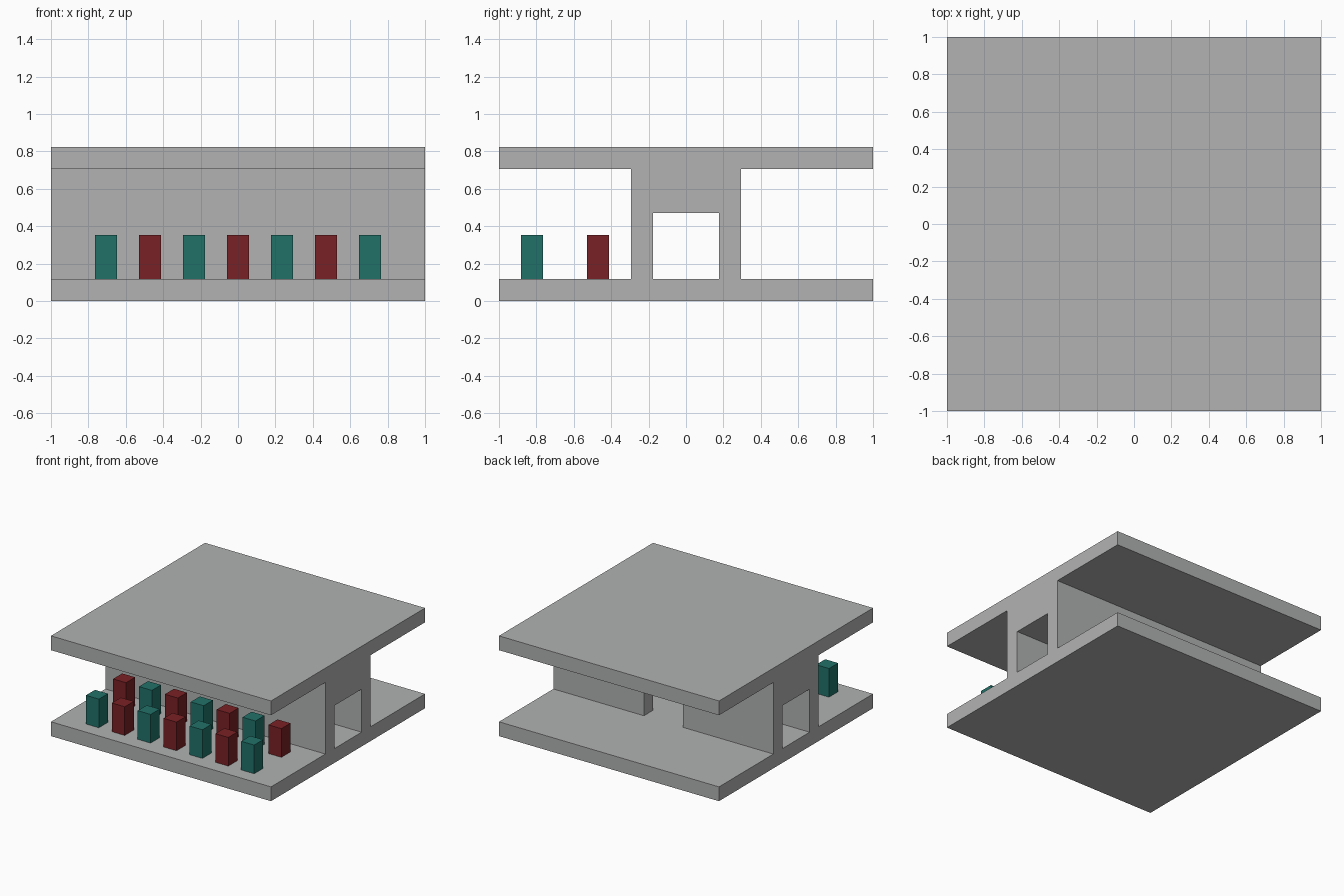
import bpy
import bmesh
from itertools import product
from mathutils import Vector

if "Cube" in bpy.data.objects:
    bpy.data.objects.remove(bpy.data.objects["Cube"], do_unlink=True)

U = 2 / 17  # building module: slab and wall thickness


def make_material(name, rgb):
    mat = bpy.data.materials.new(name)
    mat.use_nodes = True
    colour = (*rgb, 1)
    mat.diffuse_color = colour
    mat.node_tree.nodes["Principled BSDF"].inputs["Base Color"].default_value = colour
    return mat


concrete = make_material("concrete grey", (0.44, 0.45, 0.443))
teal = make_material("teal", (0.015, 0.165, 0.14))
red = make_material("dark red", (0.19, 0.015, 0.018))


def finish(name, bm, mat):
    bmesh.ops.recalc_face_normals(bm, faces=bm.faces)
    mesh = bpy.data.meshes.new(name)
    bm.to_mesh(mesh)
    bm.free()
    mesh.materials.append(mat)
    obj = bpy.data.objects.new(name, mesh)
    bpy.context.collection.objects.link(obj)
    return obj


# Building shell: floor, roof and walled core with a tunnel and a back doorway,
# made as one skin around the filled cells of a coarse plan (in modules)
LINES = ([-8.5, -1.5, 1.5, 8.5],
         [-8.5, -2.5, -1.5, 1.5, 2.5, 8.5],
         [0, 1, 4, 6, 7])


def is_solid(cell):
    if any(i < 0 or i >= len(l) - 1 for i, l in zip(cell, LINES)):
        return False
    x, y, z = ((l[i] + l[i + 1]) / 2 for i, l in zip(cell, LINES))
    if z < 1 or z > 6:
        return True               # floor and roof slabs
    if abs(y) > 2.5:
        return False              # open under the overhangs
    if z > 4:
        return True               # solid block above the tunnel
    doorway = y > 0 and abs(x) < 1.5
    return abs(y) > 1.5 and not doorway


bm = bmesh.new()
for cell in product(*(range(len(l) - 1) for l in LINES)):
    if not is_solid(cell):
        continue
    for axis, side in product(range(3), (0, 1)):
        beside = list(cell)
        beside[axis] += 2 * side - 1
        if is_solid(beside):
            continue
        a, b = (axis + 1) % 3, (axis + 2) % 3
        corners = []
        for da, db in ((0, 0), (1, 0), (1, 1), (0, 1)):
            idx = list(cell)
            idx[axis] += side
            idx[a] += da
            idx[b] += db
            co = Vector([l[i] for i, l in zip(idx, LINES)]) * U
            corners.append(bm.verts.new(co))
        bm.faces.new(corners)
bmesh.ops.remove_doubles(bm, verts=bm.verts, dist=0.001)
bmesh.ops.recalc_face_normals(bm, faces=bm.faces)
bmesh.ops.dissolve_limit(bm, angle_limit=0.02, verts=bm.verts, edges=bm.edges)
finish("building_shell", bm, concrete)

# Two rows of posts in alternating colours on the front deck
for row, (row_name, y) in enumerate((("front", -7), ("rear", -4))):
    for i in range(7):
        bm = bmesh.new()
        bmesh.ops.create_cube(bm, size=U)
        bmesh.ops.scale(bm, vec=(1, 1, 2), verts=bm.verts)
        post = finish(f"{row_name}_post_{i + 1}", bm, red if (row + i) % 2 else teal)
        post.location = Vector((2 * (i - 3), y, 2)) * U
